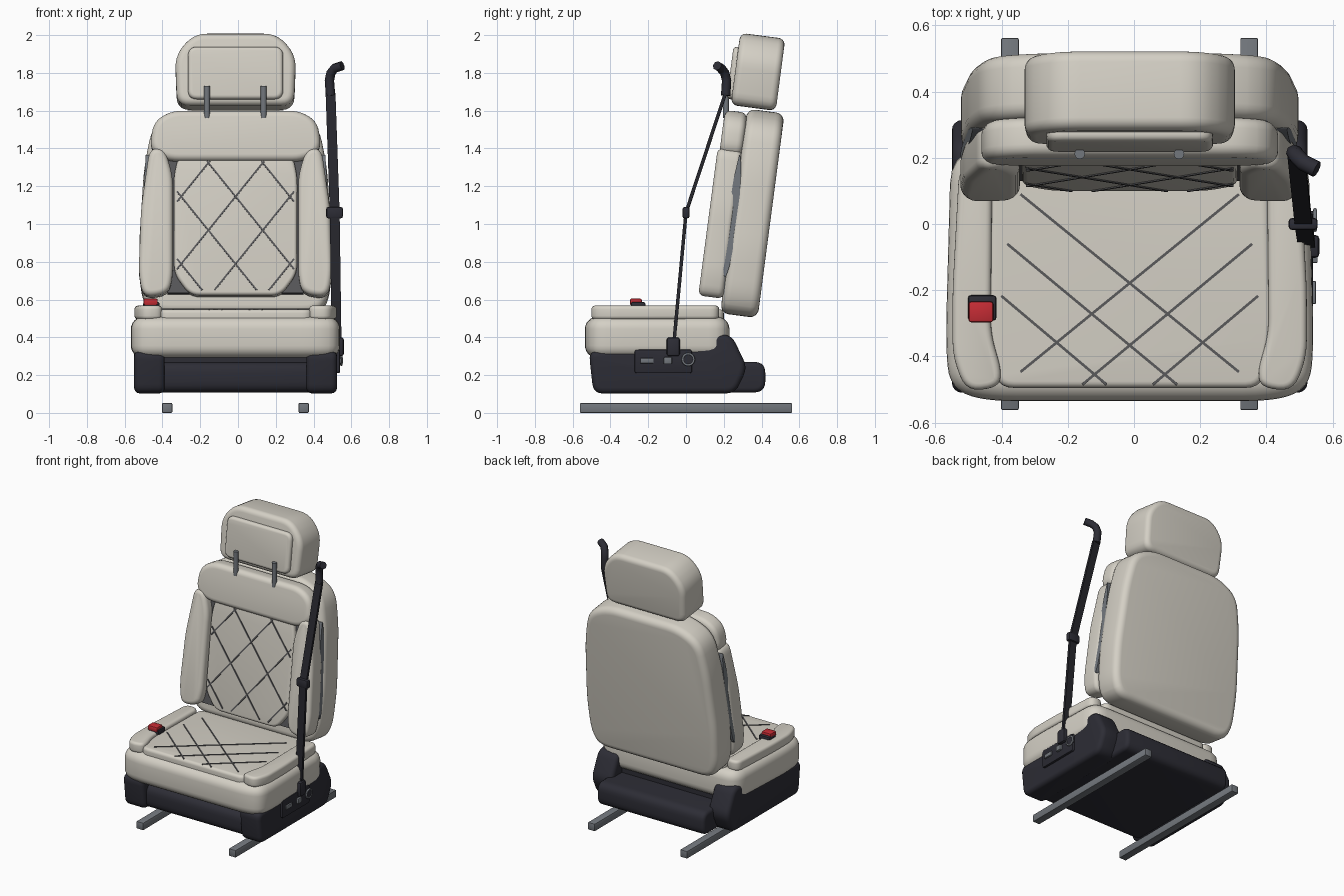
import bpy, bmesh, math
from mathutils import Vector, Matrix

if "Cube" in bpy.data.objects:
    bpy.data.objects.remove(bpy.data.objects["Cube"])


def material(name, r, g, b):
    m = bpy.data.materials.new(name)
    m.diffuse_color = (r, g, b, 1)
    m.use_nodes = True
    m.node_tree.nodes["Principled BSDF"].inputs["Base Color"].default_value = m.diffuse_color
    return m


CREAM = material("cream leather", 0.66, 0.63, 0.56)
DARK = material("dark plastic", 0.026, 0.026, 0.036)
BLACK = material("belt webbing", 0.019, 0.019, 0.025)
GREY = material("grey metal", 0.17, 0.185, 0.205)
STITCH = material("stitch grey", 0.10, 0.10, 0.105)
RED = material("release red", 0.56, 0.025, 0.035)

SEAT = Matrix.Translation((-0.013, 0, 0))
BACK = Matrix.Translation((-0.013, 0.28, 0.515)) @ Matrix.Rotation(-math.radians(7.5), 4, 'X')
WORLD = Matrix.Identity(4)


def finish(name, bm, mat, frame):
    bmesh.ops.transform(bm, matrix=frame, verts=bm.verts)
    bmesh.ops.recalc_face_normals(bm, faces=bm.faces)
    for f in bm.faces:
        f.smooth = True
    for e in bm.edges:
        e.smooth = e.calc_face_angle(0) < 0.6
    me = bpy.data.meshes.new(name)
    bm.to_mesh(me)
    bm.free()
    me.materials.append(mat)
    ob = bpy.data.objects.new(name, me)
    bpy.context.collection.objects.link(ob)
    return ob


def fillet(pts, t, n=5):
    """Round every corner of a closed outline."""
    out = []
    pts = [Vector(p) for p in pts]
    for i, p in enumerate(pts):
        a, b = pts[i - 1] - p, pts[(i + 1) % len(pts)] - p
        p0 = p + a.normalized() * min(t, a.length * 0.47)
        p1 = p + b.normalized() * min(t, b.length * 0.47)
        for k in range(n + 1):
            u = k / n
            out.append(p0 * (1 - u) ** 2 + p * 2 * u * (1 - u) + p1 * u * u)
    return out


def prism(name, pts, plane, lo, hi, mat, frame=WORLD, corner=0.0, bevel=0.0, seg=4):
    """Extrude an outline drawn in a plane, then round its rims."""
    put = {'XZ': lambda a, b, d: (a, d, b), 'XY': lambda a, b, d: (a, b, d),
           'YZ': lambda a, b, d: (d, a, b)}[plane]
    if corner:
        pts = fillet(pts, corner)
    bm = bmesh.new()
    face = bm.faces.new([bm.verts.new(put(p[0], p[1], lo)) for p in pts])
    ext = bmesh.ops.extrude_face_region(bm, geom=[face], use_keep_orig=True)
    move = Vector(put(0, 0, hi - lo))
    for v in ext['geom']:
        if isinstance(v, bmesh.types.BMVert):
            v.co += move
    bmesh.ops.recalc_face_normals(bm, faces=bm.faces)
    if bevel:
        edges = [e for e in bm.edges if e.calc_face_angle(0) > 0.9]
        bmesh.ops.bevel(bm, geom=edges, offset=bevel, segments=seg, profile=0.5,
                        affect='EDGES', clamp_overlap=True)
    return finish(name, bm, mat, frame)


def rect(a0, a1, b0, b1):
    return [(a0, b0), (a1, b0), (a1, b1), (a0, b1)]


def sym(half):
    """Complete a right-hand outline with its mirror image."""
    return half + [(-a, b) for a, b in reversed(half)]


def box(name, x, y, z, mat, bevel=0.0, frame=WORLD):
    return prism(name, rect(*x, *y), 'XY', *z, mat, frame, bevel=bevel, seg=2)


def bars(name, lines, width, thick, side, mat, frame=WORLD):
    """Flat strips between pairs of points; normal side gives the thin direction."""
    bm = bmesh.new()
    for p, q in lines:
        p, q = Vector(p), Vector(q)
        d = (q - p).normalized()
        w = d.cross(Vector(side)).normalized()
        n = w.cross(d)
        m = Matrix((w * width, n * thick, q - p)).transposed().to_4x4()
        m.translation = (p + q) / 2
        bmesh.ops.create_cube(bm, size=1, matrix=m)
    return finish(name, bm, mat, frame)


# Floor rails
for side, x in (("left", -0.375), ("right", 0.348)):
    box(side + "_rail", (x - 0.027, x + 0.027), (-0.562, 0.562), (0, 0.052), GREY, 0.005)

# Plastic base
prism("base_pan", rect(-0.47, 0.42, 0.108, 0.27), 'YZ', -0.42, 0.42, DARK, SEAT, 0.06, 0.025)
box("base_core", (-0.44, 0.44), (-0.43, 0.20), (0.2, 0.34), DARK, 0, SEAT)
side_profile = [(-0.49, 0.103), (0.26, 0.103), (0.325, 0.24), (0.24, 0.415), (0.13, 0.415),
                (0.08, 0.345), (-0.10, 0.335), (-0.42, 0.33), (-0.515, 0.325)]
for side, s in (("left", -1), ("right", 1)):
    lo, hi = sorted((s * 0.375, s * 0.537))
    prism(side + "_base_cover", side_profile, 'YZ', lo, hi, DARK, SEAT, 0.05, 0.03)

# Seat cushion
prism("seat_cushion", sym([(0.45, -0.535), (0.545, -0.49), (0.556, -0.36), (0.54, 0.23)]),
      'XY', 0.292, 0.508, CREAM, SEAT, 0.11, 0.07, 6)
prism("seat_insert", sym([(0.40, -0.495), (0.43, -0.32), (0.42, 0.20)]),
      'XY', 0.47, 0.548, CREAM, SEAT, 0.05, 0.02)
seat_side = [(0.415, 0.175), (0.515, 0.175), (0.535, -0.2), (0.535, -0.40), (0.495, -0.505),
             (0.40, -0.495), (0.385, -0.45), (0.42, -0.33)]
for side, s in (("left", -1), ("right", 1)):
    prism(side + "_seat_bolster", [(s * a, b) for a, b in seat_side], 'XY', 0.495, 0.568,
          CREAM, SEAT, 0.05, 0.03)
seat_lines = []
for s in (-1, 1):
    for a, b in (((-0.33, 0.09), (0.33, -0.447)), ((-0.37, -0.06), (0.143, -0.485)),
                 ((-0.388, -0.217), (-0.07, -0.485))):
        seat_lines.append(((s * a[0], a[1], 0.549), (s * b[0], b[1], 0.549)))
bars("seat_stitching", seat_lines, 0.008, 0.006, (0, 0, 1), STITCH, SEAT)

# Backrest shell and padding
prism("backrest_shell", sym([(0.44, 0), (0.50, 0.10), (0.512, 0.35), (0.485, 0.78),
                             (0.44, 1.01), (0.28, 1.092)]),
      'XZ', -0.10, 0.10, CREAM, BACK, 0.09, 0.045, 5)
prism("backrest_top_pad", sym([(0.36, 0.80), (0.455, 0.86), (0.435, 1.01), (0.34, 1.07)]),
      'XZ', -0.215, -0.095, CREAM, BACK, 0.06, 0.035, 5)
prism("insert_backing", rect(-0.36, 0.36, 0.10, 0.84), 'XZ', -0.165, -0.09, STITCH, BACK)
prism("backrest_insert", sym([(0.24, 0.085), (0.325, 0.20), (0.327, 0.72), (0.30, 0.84)]),
      'XZ', -0.195, -0.09, CREAM, BACK, 0.05, 0.018)
back_side = [(0.355, 0.09), (0.49, 0.07), (0.513, 0.20), (0.50, 0.55), (0.455, 0.865),
             (0.375, 0.865), (0.332, 0.72), (0.332, 0.18)]
# Lens-shaped side trim, leaning with the tapering sides
trim = [(-0.10, 0.18), (-0.084, 0.24), (-0.068, 0.50), (-0.09, 0.78), (-0.108, 0.86),
        (-0.122, 0.72), (-0.128, 0.45), (-0.122, 0.26)]
for side, s in (("left", -1), ("right", 1)):
    prism(side + "_back_bolster", [(s * a, b) for a, b in back_side], 'XZ', -0.227, -0.095,
          CREAM, BACK, 0.06, 0.04, 5)
    shear = Matrix.Identity(4)
    shear[0][2] = -s * 0.055
    lo, hi = sorted((s * 0.42, s * 0.522))
    prism(side + "_side_trim", trim, 'YZ', lo, hi, GREY, BACK @ shear, 0.03)

# Diamond stitching on the backrest
back_lines = []
slope = 1.25
for s in (-1, 1):
    for k in range(-1, 5):
        c = -0.11 + 0.36 * k + (0.0)
        x0 = max(-0.31, (0.11 - c) / slope)
        x1 = min(0.31, (0.80 - c) / slope)
        if x1 - x0 > 0.03:
            back_lines.append(((s * x0, -0.196, c + slope * x0), (s * x1, -0.196, c + slope * x1)))
bars("backrest_stitching", back_lines, 0.009, 0.006, (0, 1, 0), STITCH, BACK)

# Headrest
prism("headrest", sym([(0.31, 1.10), (0.32, 1.37), (0.22, 1.485)]), 'XZ', -0.188, 0.052,
      CREAM, BACK, 0.07, 0.035, 5)
prism("headrest_pad", rect(-0.252, 0.252, 1.13, 1.41), 'XZ', -0.214, -0.15,
      CREAM, BACK, 0.05, 0.02)
for side, x in (("left", -0.164), ("right", 0.136)):
    ring = [(x + 0.016 * math.cos(k * math.pi / 6), 0.212 + 0.016 * math.sin(k * math.pi / 6))
            for k in range(12)]
    prism(side + "_headrest_post", ring, 'XY', 1.56, 1.73, GREY)

# Seat belt
low, mid, top = (0.522, -0.065, 0.36), (0.512, 0.0, 1.06), (0.49, 0.208, 1.69)
bars("belt_strap", [(low, mid), (mid, top)], 0.052, 0.018, (0, 1, 0), BLACK)
box("belt_slider", (0.467, 0.555), (-0.018, 0.018), (1.03, 1.09), DARK, 0.01)
box("belt_anchor", (0.50, 0.56), (-0.102, -0.033), (0.30, 0.40), DARK, 0.012)
curve = bpy.data.curves.new("belt_guide", 'CURVE')
curve.dimensions = '3D'
curve.bevel_depth = 0.025
curve.bevel_resolution = 2
curve.use_fill_caps = True
path = [(0.49, 0.21, 1.68), (0.484, 0.215, 1.76), (0.492, 0.205, 1.80),
        (0.512, 0.185, 1.825), (0.552, 0.165, 1.838)]
sp = curve.splines.new('POLY')
sp.points.add(len(path) - 1)
for pt, co in zip(sp.points, path):
    pt.co = (*co, 1)
curve.materials.append(DARK)
bpy.context.collection.objects.link(bpy.data.objects.new("belt_guide", curve))

# Control panel on the right
prism("control_panel", rect(-0.272, 0.032, 0.21, 0.335), 'YZ', 0.50, 0.54, DARK, WORLD, 0.015, 0.006, 2)
box("long_switch", (0.53, 0.55), (-0.242, -0.172), (0.262, 0.29), GREY, 0.004)
box("short_switch", (0.53, 0.555), (-0.118, -0.075), (0.258, 0.295), GREY, 0.004)
bpy.ops.mesh.primitive_torus_add(major_segments=24, minor_segments=8, major_radius=0.03,
                                 minor_radius=0.006, location=(0.547, 0.012, 0.283),
                                 rotation=(0, math.pi / 2, 0))
dial = bpy.context.object
dial.name = "dial_ring"
dial.data.materials.append(GREY)
bpy.ops.object.shade_smooth()
prism("dial_knob", [(0.012 + 0.027 * math.cos(k * math.pi / 8), 0.283 + 0.027 * math.sin(k * math.pi / 8))
                    for k in range(16)], 'YZ', 0.53, 0.55, DARK)

# Belt buckle on the left
box("buckle_body", (-0.502, -0.415), (-0.292, -0.215), (0.55, 0.587), DARK, 0.01)
box("buckle_button", (-0.5, -0.425), (-0.297, -0.234), (0.57, 0.605), RED, 0.008)
